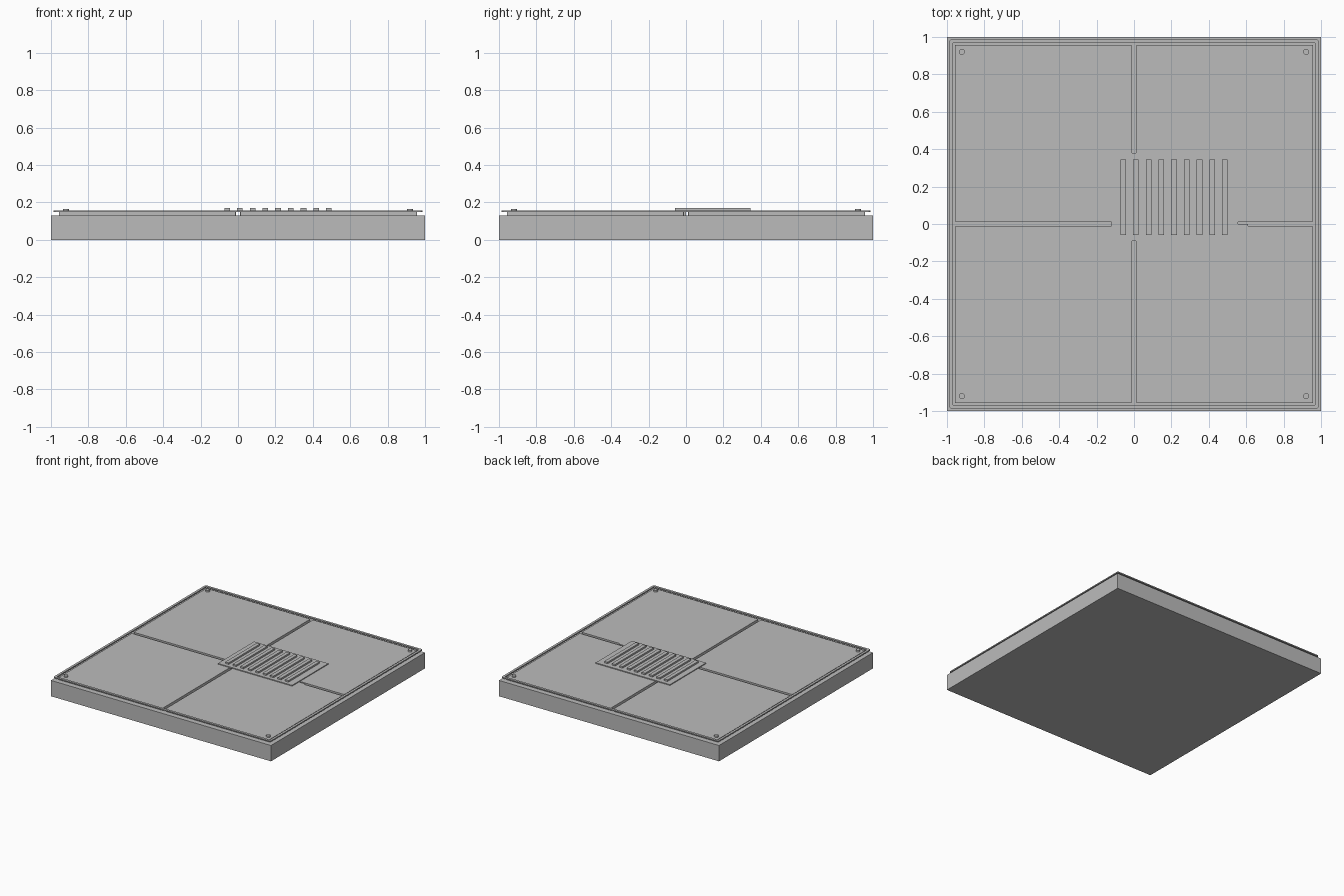
import bpy, bmesh

if "Cube" in bpy.data.objects:
    bpy.data.objects.remove(bpy.data.objects["Cube"])

grey = bpy.data.materials.new("plain grey")
grey.diffuse_color = (0.5, 0.5, 0.5, 1)
grey.use_nodes = True
grey.node_tree.nodes["Principled BSDF"].inputs["Base Color"].default_value = grey.diffuse_color


def finish(name, bm):
    mesh = bpy.data.meshes.new(name)
    bm.to_mesh(mesh)
    bm.free()
    mesh.materials.append(grey)
    obj = bpy.data.objects.new(name, mesh)
    bpy.context.collection.objects.link(obj)
    return obj


def box(name, x0, x1, y0, y1, z0, z1, bevel=0):
    bm = bmesh.new()
    bmesh.ops.create_cube(bm, size=1)
    for v in bm.verts:
        v.co.x = x1 if v.co.x > 0 else x0
        v.co.y = y1 if v.co.y > 0 else y0
        v.co.z = z1 if v.co.z > 0 else z0
    if bevel:
        # Round only the upright corners
        edges = [e for e in bm.edges if abs(e.verts[0].co.z - e.verts[1].co.z) > 1e-4]
        bmesh.ops.bevel(bm, geom=edges, offset=bevel, segments=3, profile=0.5, affect='EDGES')
    return finish(name, bm)


def frame(name, outer, inner, z0, z1):
    # Square ring extruded upwards, with clipped outer corners
    bm = bmesh.new()
    c = 0.008
    corners = [(1, 1), (-1, 1), (-1, -1), (1, -1)]
    rings = []
    for z in (z0, z1):
        out = []
        for i, (sx, sy) in enumerate(corners):
            pair = [(sx * outer, sy * (outer - c)), (sx * (outer - c), sy * outer)]
            out += pair if i % 2 == 0 else pair[::-1]
        rings.append(([bm.verts.new((x, y, z)) for x, y in out],
                      [bm.verts.new((sx * inner, sy * inner, z)) for sx, sy in corners]))
    (lo_out, lo_in), (hi_out, hi_in) = rings
    for i in range(8):
        bm.faces.new((lo_out[i], lo_out[(i + 1) % 8], hi_out[(i + 1) % 8], hi_out[i]))
    for i in range(4):
        j = (i + 1) % 4
        bm.faces.new((lo_in[j], lo_in[i], hi_in[i], hi_in[j]))
        for o, n in ((lo_out, lo_in), (hi_out, hi_in)):
            bm.faces.new((o[2 * i], o[2 * i + 1], n[i]))
            bm.faces.new((o[2 * i + 1], o[(2 * i + 2) % 8], n[j], n[i]))
    bmesh.ops.recalc_face_normals(bm, faces=bm.faces)
    return finish(name, bm)


# Base slab and raised edge strip
box("base_slab", -1, 1, -1, 1, 0, 0.13)
frame("edge_trim", 0.987, 0.968, 0.149, 0.158)

# Four floor panels separated by a cross-shaped seam, each with a corner screw
for sx, nx in ((-1, "left"), (1, "right")):
    for sy, ny in ((-1, "front"), (1, "back")):
        xs = sorted((sx * 0.012, sx * 0.957))
        ys = sorted((sy * 0.012, sy * 0.957))
        box(f"panel_{ny}_{nx}", *xs, *ys, 0.13, 0.151, 0.004)
        bm = bmesh.new()
        bmesh.ops.create_cone(bm, cap_ends=True, segments=12, radius1=0.016,
                              radius2=0.016, depth=0.014)
        bmesh.ops.translate(bm, verts=bm.verts, vec=(sx * 0.92, sy * 0.92, 0.157))
        finish(f"screw_{ny}_{nx}", bm)

# Vent plate with nine slats
box("vent_plate", -0.12, 0.555, -0.09, 0.38, 0.148, 0.158)
for i in range(9):
    x = -0.058 + i * 0.068
    box(f"vent_slat_{i + 1}", x - 0.015, x + 0.015, -0.06, 0.345, 0.157, 0.171)

# Small tab partly covering the seam beside the vent
box("seam_tab", 0.555, 0.61, -0.012, 0.0, 0.13, 0.151)
